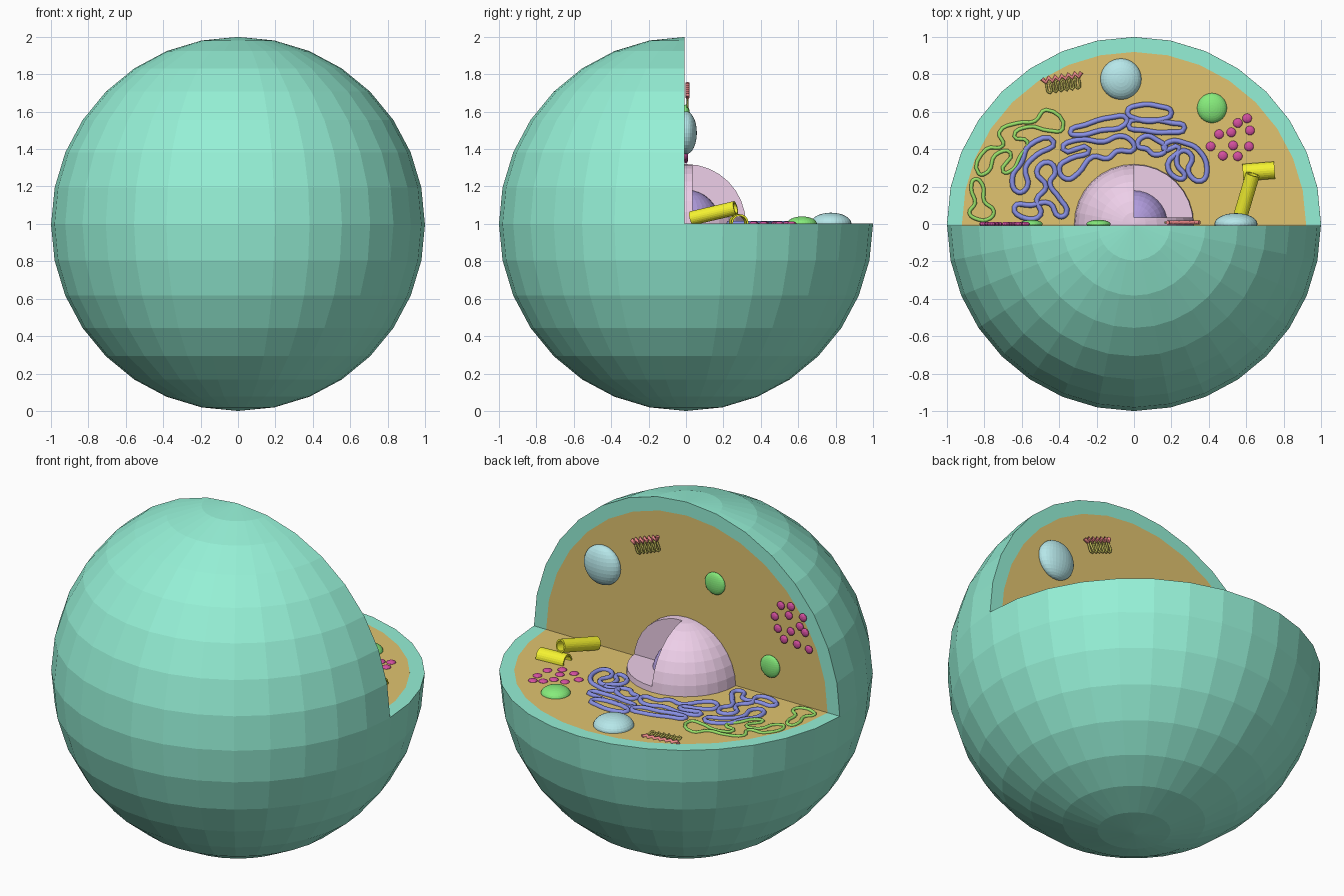
import bpy, bmesh
from mathutils import Vector, Matrix

if "Cube" in bpy.data.objects:
    bpy.data.objects.remove(bpy.data.objects["Cube"])

def mat(name, *rgb):
    m = bpy.data.materials.new(name)
    m.diffuse_color = (*rgb, 1)
    m.use_nodes = True
    m.node_tree.nodes["Principled BSDF"].inputs["Base Color"].default_value = m.diffuse_color
    return m

TEAL = mat("membrane_teal", .30, .87, .67)
OCHRE = mat("cytoplasm_ochre", .75, .55, .16)
PINK = mat("nucleus_pink", .85, .62, .81)
PURPLE = mat("nucleolus_purple", .45, .34, .74)
BLUE = mat("rough_blue", .25, .28, .78)
LEAF = mat("smooth_green", .32, .75, .14)
GREEN = mat("lysosome_green", .24, .84, .20)
CYAN = mat("vacuole_cyan", .47, .80, .82)
MAGENTA = mat("ribosome_magenta", .66, .08, .35)
YELLOW = mat("centriole_yellow", .92, .90, .03)
RED = mat("golgi_red", .85, .25, .25)
OLIVE = mat("golgi_olive", .52, .48, .10)

def add(name, bm, material):
    me = bpy.data.meshes.new(name)
    bm.to_mesh(me)
    bm.free()
    ob = bpy.data.objects.new(name, me)
    bpy.context.collection.objects.link(ob)
    if material:
        me.materials.append(material)
    return ob

def sphere(name, loc, size, material, seg=32, rings=16, hollow=None):
    bm = bmesh.new()
    bmesh.ops.create_uvsphere(bm, u_segments=seg, v_segments=rings, radius=1)
    if hollow:
        inner = bmesh.ops.create_uvsphere(bm, u_segments=seg, v_segments=rings, radius=hollow)["verts"]
        faces = {f for v in inner for f in v.link_faces}
        bmesh.ops.reverse_faces(bm, faces=list(faces))
    bmesh.ops.scale(bm, vec=size, verts=bm.verts)
    bmesh.ops.translate(bm, vec=loc, verts=bm.verts)
    return add(name, bm, material)

def cutter(name, lo, hi):
    lo, hi = Vector(lo), Vector(hi)
    bm = bmesh.new()
    bmesh.ops.create_cube(bm, size=1)
    bmesh.ops.scale(bm, vec=hi - lo, verts=bm.verts)
    bmesh.ops.translate(bm, vec=(lo + hi) / 2, verts=bm.verts)
    ob = add(name, bm, None)
    ob.hide_render = True
    ob.display_type = 'WIRE'
    return ob

def cut(ob, tool):
    m = ob.modifiers.new("cut", 'BOOLEAN')
    m.operation, m.solver, m.object = 'DIFFERENCE', 'EXACT', tool

# points on the floor are (x, y), points on the wall are (x, height above floor)
def floor(p, h=.004):
    return (p[0], p[1], 1 + h)

def wall(p, h=.004):
    return (p[0], h, 1 + p[1])

def strand(name, pts, place, radius, material, closed=True, smooth=True):
    cu = bpy.data.curves.new(name, 'CURVE')
    cu.dimensions = '3D'
    cu.bevel_depth, cu.bevel_resolution, cu.resolution_u = radius, 1, 4
    cu.use_fill_caps = True
    sp = cu.splines.new('BEZIER')
    sp.bezier_points.add(len(pts) - 1)
    for b, p in zip(sp.bezier_points, pts):
        b.co = place(p)
        b.handle_left_type = b.handle_right_type = 'AUTO' if smooth else 'VECTOR'
    sp.use_cyclic_u = closed
    cu.materials.append(material)
    ob = bpy.data.objects.new(name, cu)
    bpy.context.collection.objects.link(ob)

def tube(name, a, b, r):
    a, b = Vector(a), Vector(b)
    bm = bmesh.new()
    bmesh.ops.create_cone(bm, segments=24, radius1=r, radius2=r, depth=(b - a).length)
    caps = [f for f in bm.faces if len(f.verts) > 4]
    bmesh.ops.delete(bm, geom=caps, context='FACES_ONLY')
    rot = (b - a).to_track_quat('Z', 'Y').to_matrix().to_4x4()
    bm.transform(Matrix.Translation((a + b) / 2) @ rot)
    ob = add(name, bm, YELLOW)
    s = ob.modifiers.new("thickness", 'SOLIDIFY')
    s.thickness = .01

# cell body with the upper back quarter removed
quarter = cutter("quarter_cutter", (-2, -.008, 1.002), (2, 2, 3))
cut(sphere("cell_membrane", (0, 0, 1), (1, 1, 1), TEAL, hollow=.92), quarter)
cut(sphere("cytoplasm", (0, 0, 1), (.92, .92, .92), OCHRE), quarter)

# nucleus with an opened octant showing the nucleolus
octant = cutter("octant_cutter", (0, .035, 1.035), (1, 1, 2))
cut(sphere("nucleus", (0, 0, 1), (.32, .32, .32), PINK), octant)
sphere("nucleolus", (0, 0, 1), (.182, .182, .182), PURPLE)

# flattened vacuoles and lysosomes
sphere("floor_vacuole", floor((-.07, .775), 0), (.11, .11, .06), CYAN)
sphere("wall_vacuole", wall((.545, .487), 0), (.115, .058, .115), CYAN)
sphere("floor_lysosome", floor((.417, .62), 0), (.08, .08, .04), GREEN)
sphere("wall_lysosome_upper", wall((-.19, .573), 0), (.065, .022, .065), GREEN)
sphere("wall_lysosome_lower", wall((-.55, .18), 0), (.062, .022, .065), GREEN)

# ribosomes
FLOOR_DOTS = [(.605, .565), (.555, .54), (.62, .50), (.52, .49), (.455, .48), (.41, .415),
              (.53, .42), (.615, .415), (.475, .365), (.555, .362)]
WALL_DOTS = [(-.62, .558), (-.685, .569), (-.58, .483), (-.672, .513), (-.764, .525), (-.744, .467),
             (-.60, .417), (-.685, .422), (-.777, .44), (-.64, .363), (-.725, .356), (-.803, .347)]
for i, p in enumerate(FLOOR_DOTS):
    sphere(f"floor_ribosome_{i}", floor(p, 0), (.026, .026, .014), MAGENTA, 16, 8)
for i, p in enumerate(WALL_DOTS):
    sphere(f"wall_ribosome_{i}", wall(p, 0), (.024, .012, .024), MAGENTA, 16, 8)

# centrioles
tube("centriole_leaning", (.565, .03, 1.03), (.635, .265, 1.085), .038)
tube("centriole_lying", (.582, .275, 1.006), (.752, .288, 1.006), .046)

# rough reticulum: winding blue loops around the nucleus
ROUGH = [
    [(-.035, .60), (.03, .635), (.13, .63), (.20, .595), (.13, .555), (.02, .56)],
    [(-.34, .49), (-.26, .53), (-.12, .57), (-.04, .565), (-.05, .53), (-.18, .50), (-.30, .475)],
    [(-.03, .53), (.06, .50), (.18, .49), (.27, .515), (.20, .54), (.08, .555)],
    [(.16, .40), (.19, .44), (.28, .43), (.34, .40), (.39, .30), (.36, .23), (.29, .28), (.31, .36),
     (.25, .39), (.23, .32), (.27, .25), (.22, .25), (.18, .32), (.24, .41)],
    [(-.38, .40), (-.30, .45), (-.16, .44), (-.08, .47), (-.02, .45), (0, .40), (-.09, .39), (-.14, .35),
     (-.22, .36), (-.30, .27), (-.36, .24), (-.40, .30), (-.34, .35), (-.24, .40)],
    [(-.43, .44), (-.56, .42), (-.60, .33), (-.65, .25), (-.62, .17), (-.57, .20), (-.58, .30), (-.52, .37)],
    [(-.64, .09), (-.58, .03), (-.50, .05), (-.52, .13), (-.47, .20), (-.52, .28), (-.46, .33), (-.42, .28),
     (-.45, .22), (-.40, .14), (-.36, .06), (-.40, .04), (-.45, .11), (-.55, .10)],
    [(.02, .42), (.06, .47), (.12, .45), (.17, .40), (.11, .37), (.07, .40)],
]
for i, pts in enumerate(ROUGH):
    strand(f"rough_reticulum_{i}", pts, floor, .014, BLUE)

# smooth reticulum: green outlines
SMOOTH = [
    [(-.88, .06), (-.85, .03), (-.77, .03), (-.75, .07), (-.80, .12), (-.81, .21), (-.85, .24), (-.87, .19),
     (-.85, .11)],
    [(-.83, .27), (-.79, .40), (-.70, .42), (-.72, .49), (-.62, .54), (-.53, .55), (-.47, .61), (-.38, .51),
     (-.46, .50), (-.56, .52), (-.64, .47), (-.57, .44), (-.61, .36), (-.65, .29), (-.70, .28), (-.66, .38),
     (-.74, .37), (-.78, .28)],
]
for i, pts in enumerate(SMOOTH):
    strand(f"smooth_reticulum_{i}", pts, floor, .01, LEAF)

# golgi combs: a wavy red ribbon with olive fringes
def golgi(name, a, b, depth, place):
    a, b = Vector(a), Vector(b)
    along = b - a
    side = Vector((-along.y, along.x)).normalized() * depth
    n = 12
    ribbon = [a + along * i / n + side * (.15 if i % 2 else -.15) for i in range(n + 1)]
    fringe = [a + along * (.08 + .84 * i / n) + side * (.95 if i % 2 else .1) for i in range(n + 1)]
    strand(name + "_ribbon", ribbon, place, .011, RED, False, False)
    strand(name + "_fringe", fringe, place, .006, OLIVE, False)

golgi("floor_golgi", (-.28, .80), (-.49, .765), .075, floor)
golgi("wall_golgi", (.176, .745), (.346, .68), -.075, lambda p: wall(p, .008))
